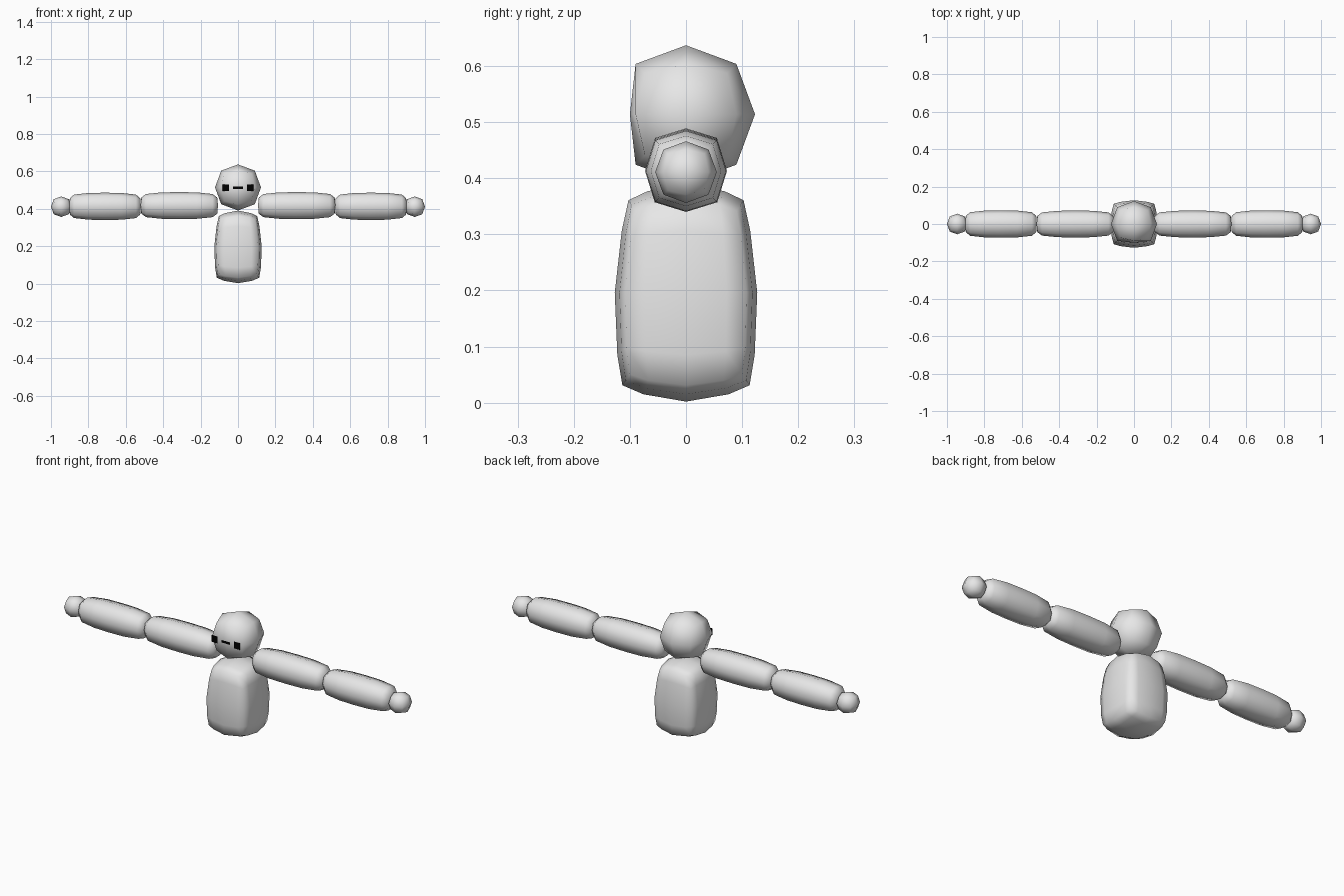
import bpy, bmesh, math
from mathutils import Vector

if "Cube" in bpy.data.objects:
    bpy.data.objects.remove(bpy.data.objects["Cube"])


def make_material(name, rgb):
    m = bpy.data.materials.new(name)
    m.use_nodes = True
    m.diffuse_color = (*rgb, 1)
    m.node_tree.nodes["Principled BSDF"].inputs["Base Color"].default_value = (*rgb, 1)
    return m


GREY = make_material("light grey", (0.8, 0.8, 0.8))
BLACK = make_material("black", (0, 0, 0))


def finish(bm, name, mat, smooth=True):
    bmesh.ops.recalc_face_normals(bm, faces=bm.faces)
    for f in bm.faces:
        f.smooth = smooth
    me = bpy.data.meshes.new(name)
    bm.to_mesh(me)
    bm.free()
    me.materials.append(mat)
    ob = bpy.data.objects.new(name, me)
    bpy.context.collection.objects.link(ob)
    return ob


def pillow(name, centre, half, cuts, k, m, taper=0.0, front=-9.0):
    """Rounded cube: edges pulled in by k, corners eased back by m."""
    bm = bmesh.new()
    bmesh.ops.create_cube(bm, size=2)
    bmesh.ops.subdivide_edges(bm, edges=bm.edges[:], cuts=cuts, use_grid_fill=True)
    for v in bm.verts:
        p = [math.copysign(0.67, c) if 0.3 < abs(c) < 0.8 else c for c in v.co]
        q = []
        for i in range(3):
            a, b = p[(i + 1) % 3] ** 2, p[(i + 2) % 3] ** 2
            q.append(p[i] * (1 - k * (a + b) + m * a * b))
        narrow = 1 - taper * p[2]
        q = Vector((q[0] * narrow * half[0], q[1] * narrow * half[1], q[2] * half[2]))
        v.co = q + Vector(centre)
        v.co.y = max(v.co.y, front)
    return finish(bm, name, GREY)


# Limb profile: position along the length and relative radius
LIMB = [(-0.98, 0.6), (-0.86, 0.86), (-0.45, 0.98), (0, 1), (0.45, 0.98), (0.86, 0.86), (0.98, 0.6)]


def limb(name, centre, half_len, radius):
    """Eight-sided rounded limb lying along x."""
    bm = bmesh.new()
    cx, cy, cz = centre
    rings = []
    for t, r in LIMB:
        ring = []
        for i in range(8):
            a = i * math.pi / 4
            rr = radius * r * (1.08 if i % 2 else 1)
            ring.append(bm.verts.new((cx + t * half_len, cy + rr * math.cos(a), cz + rr * math.sin(a))))
        rings.append(ring)
    for lo, hi in zip(rings, rings[1:]):
        for i in range(8):
            j = (i + 1) % 8
            bm.faces.new((lo[i], lo[j], hi[j], hi[i]))
    for ring, s in ((rings[0], -1), (rings[-1], 1)):
        tip = bm.verts.new((cx + s * half_len, cy, cz))
        for i in range(8):
            bm.faces.new((ring[i], ring[(i + 1) % 8], tip))
    return finish(bm, name, GREY)


def plate(name, x, z, w, h, y=-0.102):
    """Flat facial detail facing the front."""
    bm = bmesh.new()
    corners = ((-1, -1), (1, -1), (1, 1), (-1, 1))
    bm.faces.new([bm.verts.new((x + sx * w / 2, y, z + sz * h / 2)) for sx, sz in corners])
    bm.normal_update()
    ob = finish(bm, name, BLACK, False)
    if ob.data.polygons[0].normal.y > 0:
        ob.data.flip_normals()
    return ob


# Body and head
pillow("torso", (0, 0, 0.196), (0.127, 0.127, 0.194), 3, 0.15, 0.05, taper=0.05)
pillow("head", (0, 0, 0.514), (0.123, 0.123, 0.123), 1, 0.27, 0.135, front=-0.10)

# Arms, hands and eyes on both sides
for side, s in (("left", 1), ("right", -1)):
    limb(side + "_upper_arm", (s * 0.314, 0, 0.417), 0.207, 0.072)
    limb(side + "_forearm", (s * 0.711, 0, 0.413), 0.192, 0.073)
    pillow(side + "_hand", (s * 0.945, 0, 0.411), (0.055, 0.055, 0.055), 1, 0.27, 0.135)
    plate(side + "_eye", s * 0.066, 0.513, 0.036, 0.036)

plate("mouth", 0, 0.513, 0.052, 0.013)
